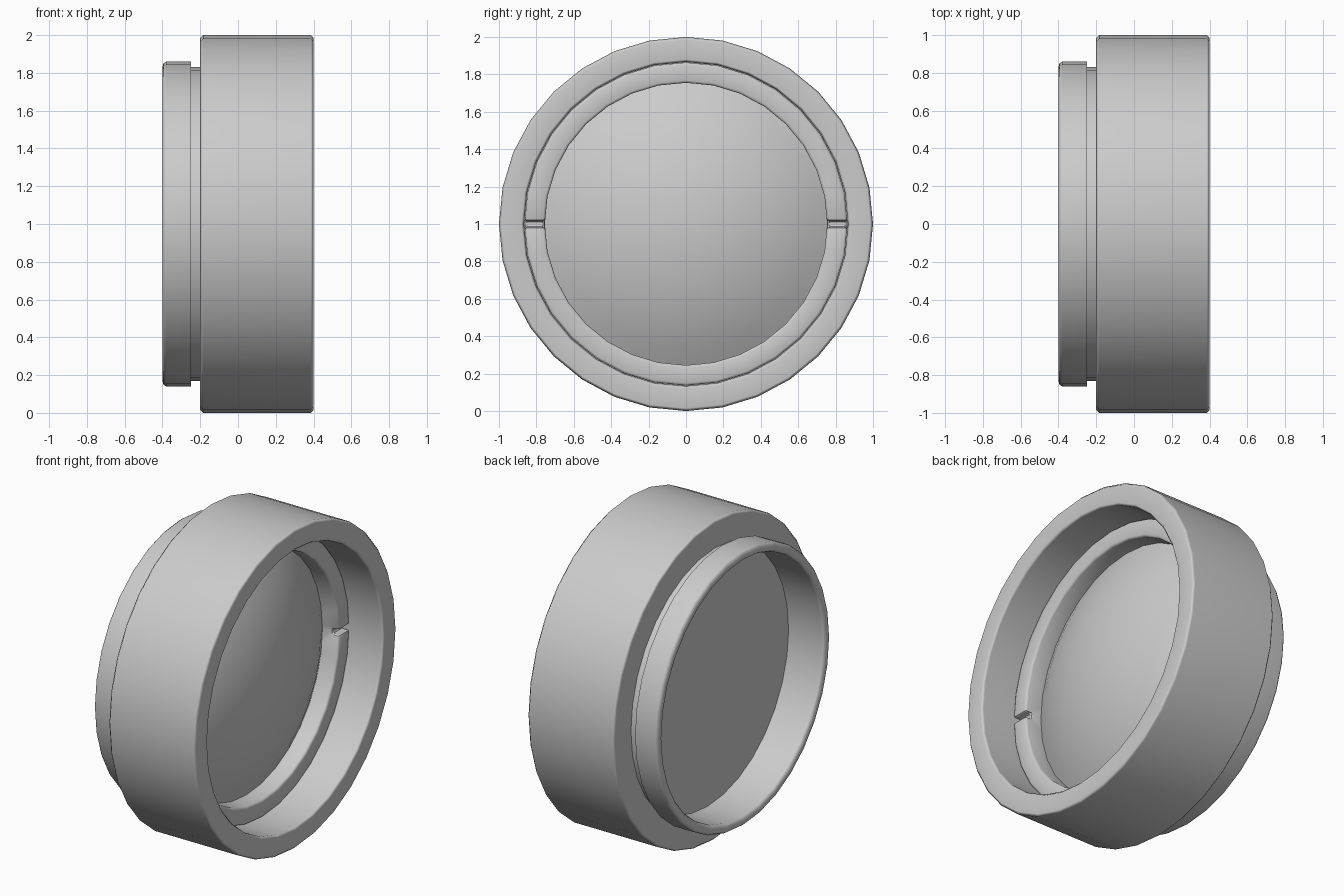
import bpy, bmesh, math

if "Cube" in bpy.data.objects:
    bpy.data.objects.remove(bpy.data.objects["Cube"])

SIDES = 32


def revolve(name, profile, closed=True):
    """Spin an (x, radius) profile around the x axis at z = 1."""
    bm = bmesh.new()
    verts = [bm.verts.new((x, 0, r)) for x, r in profile]
    edges = [bm.edges.new(p) for p in zip(verts, verts[1:])]
    if closed:
        edges.append(bm.edges.new((verts[-1], verts[0])))
    bmesh.ops.spin(bm, geom=verts + edges, cent=(0, 0, 0), axis=(1, 0, 0),
                   angle=math.tau, steps=SIDES, use_merge=True)
    bmesh.ops.remove_doubles(bm, verts=bm.verts, dist=1e-5)
    bmesh.ops.recalc_face_normals(bm, faces=bm.faces)
    mesh = bpy.data.meshes.new(name)
    bm.to_mesh(mesh)
    bm.free()
    mesh.polygons.foreach_set("use_smooth", [True] * len(mesh.polygons))
    obj = bpy.data.objects.new(name, mesh)
    obj.location.z = 1
    bpy.context.collection.objects.link(obj)
    return obj


def smooth(obj, degrees):
    bpy.ops.object.select_all(action='DESELECT')
    obj.select_set(True)
    bpy.context.view_layer.objects.active = obj
    bpy.ops.object.shade_smooth_by_angle(angle=math.radians(degrees))


# Housing: wide barrel, narrow neck groove and rear flange, open at both ends
housing = revolve("housing", [
    (0.40, 0.88), (0.40, 0.985), (0.385, 1.0), (-0.185, 1.0), (-0.20, 0.985),
    (-0.20, 0.83), (-0.25, 0.83), (-0.25, 0.86), (-0.38, 0.86), (-0.395, 0.85),
    (-0.40, 0.83), (-0.395, 0.81), (-0.38, 0.80), (0.0, 0.80), (0.0, 0.866),
    (0.385, 0.866)])
smooth(housing, 50)
weighted = housing.modifiers.new("weighted_normals", 'WEIGHTED_NORMAL')
weighted.keep_sharp = True

# Retaining ring inside the front opening
ring = revolve("retaining_ring", [
    (0.17, 0.755), (0.17, 0.864), (-0.05, 0.864), (-0.05, 0.755)])

# One long bar cuts both spanner notches in the ring
bpy.ops.mesh.primitive_cube_add(size=1, location=(0.17, 0, 1))
cutter = bpy.context.object
cutter.name = "notch_cutter"
cutter.scale = (0.09, 2, 0.035)
cutter.hide_render = True
cutter.hide_set(True)
cut = ring.modifiers.new("notches", 'BOOLEAN')
cut.operation = 'DIFFERENCE'
cut.solver = 'EXACT'
cut.object = cutter

# Rounded edges on the ring and its notches
bevel = ring.modifiers.new("edge_bevel", 'BEVEL')
bevel.width = 0.013
bevel.segments = 2
bevel.limit_method = 'ANGLE'
bevel.angle_limit = math.radians(40)

# Lens: flat back, convex front made from a circular arc
edge_r, edge_x, height = 0.757, 0.055, 0.21
R = (edge_r ** 2 + height ** 2) / (2 * height)
top = math.asin(edge_r / R)
dome = [(edge_x + height - R + R * math.cos(top * i / 8), R * math.sin(top * i / 8))
        for i in range(9)]
lens = revolve("lens", dome + [(-0.05, edge_r), (-0.05, 0.805),
                               (-0.15, 0.805), (-0.15, 0)], closed=False)
smooth(lens, 35)
